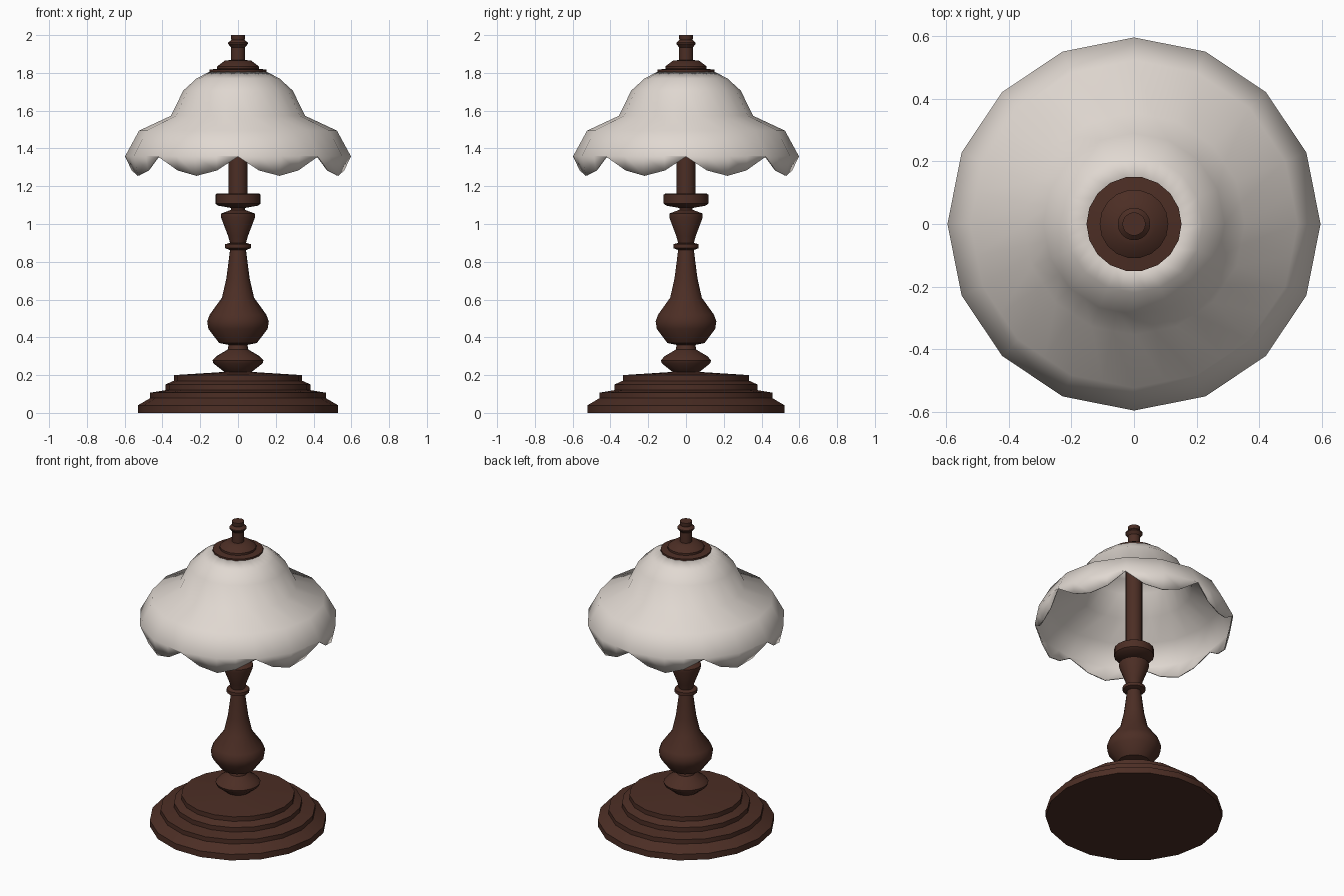
import bpy, math

if "Cube" in bpy.data.objects:
    bpy.data.objects.remove(bpy.data.objects["Cube"])

def material(name, rgb):
    m = bpy.data.materials.new(name)
    m.diffuse_color = (*rgb, 1)
    m.use_nodes = True
    m.node_tree.nodes["Principled BSDF"].inputs["Base Color"].default_value = m.diffuse_color
    return m

WOOD = material("dark brown wood", (0.072, 0.027, 0.018))
GLASS = material("milky white glass", (0.75, 0.69, 0.64))

def make(name, verts, faces, mat, angle):
    me = bpy.data.meshes.new(name)
    me.from_pydata(verts, [], faces)
    me.validate()
    me.materials.append(mat)
    ob = bpy.data.objects.new(name, me)
    bpy.context.collection.objects.link(ob)
    bpy.ops.object.select_all(action='DESELECT')
    ob.select_set(True)
    bpy.context.view_layer.objects.active = ob
    bpy.ops.object.shade_smooth_by_angle(angle=math.radians(angle))
    return ob

def turned(name, profile, n=18):
    """Lathe a closed solid from (radius, height) points, bottom to top."""
    verts = [(r * math.cos(2 * math.pi * k / n), r * math.sin(2 * math.pi * k / n), z)
             for r, z in profile for k in range(n)]
    faces = [(i * n + k, i * n + (k + 1) % n, (i + 1) * n + (k + 1) % n, (i + 1) * n + k)
             for i in range(len(profile) - 1) for k in range(n)]
    faces.append(tuple(reversed(range(n))))
    faces.append(tuple(range((len(profile) - 1) * n, len(profile) * n)))
    return make(name, verts, faces, WOOD, 35)

# Stepped foot
turned("stepped_base", [(.53, 0), (.53, .04), (.465, .078), (.465, .107), (.385, .12),
                        (.385, .15), (.34, .17), (.34, .2), (.07, .217)])

# Turned column
turned("turned_stem", [(.07, .215), (.13, .262), (.135, .278), (.115, .3), (.055, .335), (.05, .36),
                       (.1, .37), (.157, .445), (.163, .485), (.15, .52), (.085, .61),
                       (.062, .71), (.05, .8), (.042, .865)])
turned("stem_ring", [(.042, .862), (.068, .872), (.068, .893), (.042, .9)])
turned("stem_vase", [(.042, .898), (.052, .935), (.09, 1.035), (.09, 1.055), (.036, 1.075), (.036, 1.098)])
turned("stem_collar", [(.036, 1.085), (.105, 1.097), (.12, 1.108), (.12, 1.155), (.11, 1.162), (.05, 1.162)])
turned("lamp_post", [(.05, 1.155), (.05, 1.81)])

# Cap and finial
turned("shade_cap", [(.152, 1.802), (.152, 1.817), (.11, 1.822), (.11, 1.835), (.07, 1.865), (.037, 1.868)])
turned("finial", [(.037, 1.86), (.037, 1.935), (.052, 1.953), (.052, 1.96), (.035, 1.975), (.037, 1.98), (.037, 2)])

# Scalloped shade: 16 flat sides, each halved so the rim can curve in eight lobes
N = 32
rings = [(.15, 1.807), (.22, 1.77), (.29, 1.706), (.355, 1.573), (.524, 1.494), (.597, 1.36)]
rim = [(.597, 1.356), (.585, 1.283), (.574, 1.255), (.585, 1.283)]
verts = []
for i in range(len(rings) + 1):
    for k in range(N):
        r, z = rings[i] if i < len(rings) else rim[k % 4]
        if k % 2:
            r *= math.cos(math.pi / 16)
        a = 2 * math.pi * k / N
        verts.append((r * math.cos(a), r * math.sin(a), z))
faces = [(i * N + k, (i + 1) * N + k, (i + 1) * N + (k + 1) % N, i * N + (k + 1) % N)
         for i in range(len(rings)) for k in range(N)]
shade = make("scalloped_shade", verts, faces, GLASS, 80)
wall = shade.modifiers.new("wall", 'SOLIDIFY')
wall.thickness = 0.008
wall.offset = -1
